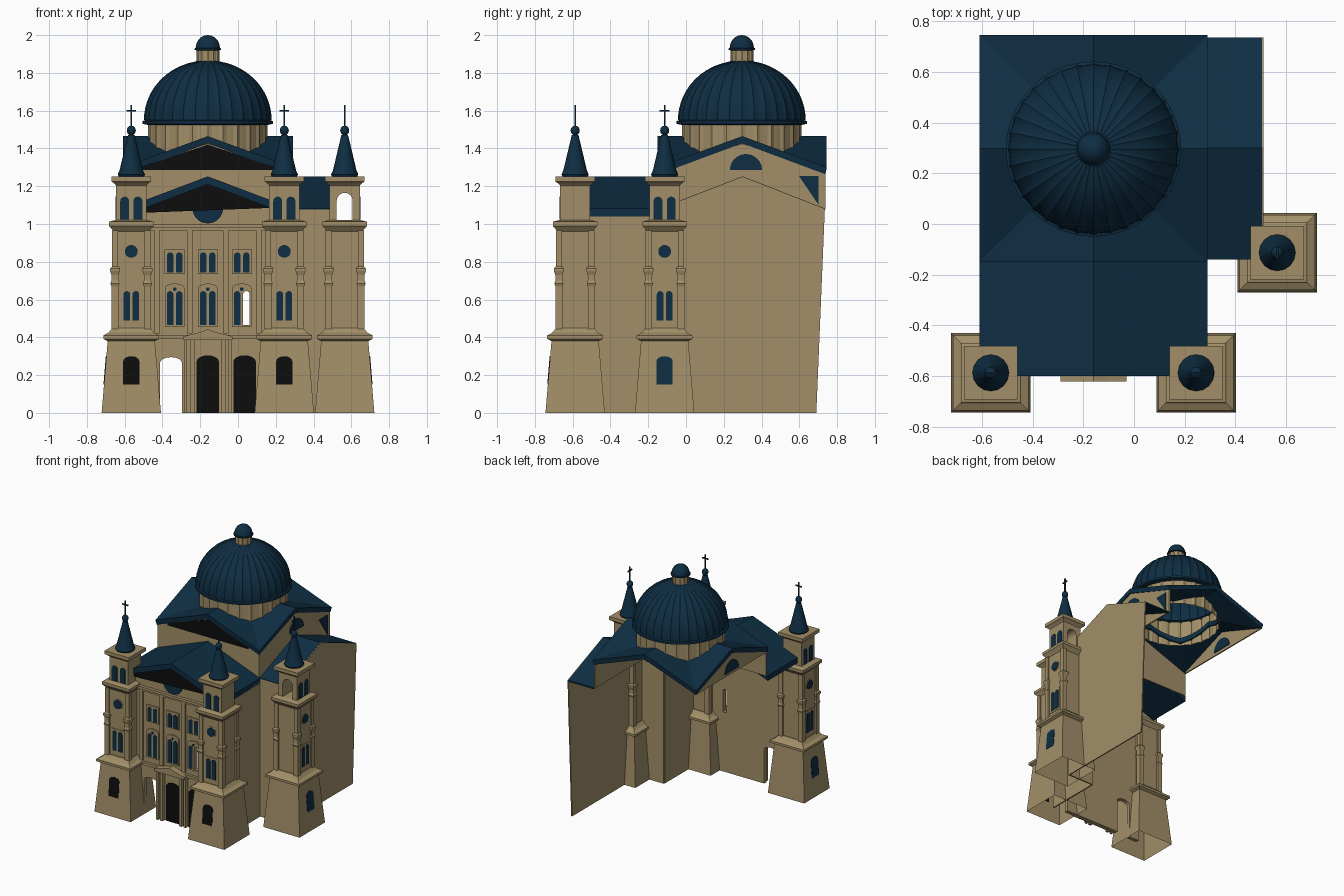
import bpy, bmesh, math
from math import sin, cos, pi

if "Cube" in bpy.data.objects:
    bpy.data.objects.remove(bpy.data.objects["Cube"])


def material(name, rgb):
    m = bpy.data.materials.new(name)
    m.diffuse_color = (*rgb, 1)
    m.use_nodes = True
    m.node_tree.nodes["Principled BSDF"].inputs["Base Color"].default_value = m.diffuse_color
    return m


STONE = material("sandstone", (0.36, 0.275, 0.14))
BLUE = material("slate_blue", (0.0045, 0.027, 0.056))
BLACK = material("black", (0.004, 0.004, 0.004))


def mesh(name, verts, faces, mat, smooth=False, fix=True):
    bm = bmesh.new()
    vs = [bm.verts.new(v) for v in verts]
    for f in faces:
        bm.faces.new([vs[i] for i in f])
    if fix:
        bmesh.ops.recalc_face_normals(bm, faces=bm.faces)
    me = bpy.data.meshes.new(name)
    bm.to_mesh(me)
    bm.free()
    me.materials.append(mat)
    ob = bpy.data.objects.new(name, me)
    bpy.context.collection.objects.link(ob)
    if smooth:
        bpy.ops.object.select_all(action='DESELECT')
        ob.select_set(True)
        bpy.context.view_layer.objects.active = ob
        bpy.ops.object.shade_smooth_by_angle(angle=math.radians(35))
    return ob


def slab(name, pts, face, c, mat, d0=0.0, depth=0.006, k=0.0):
    """Outline (u, z) extruded outwards on a front, right or left face; k tilts it with height."""
    def place(u, z, d):
        d += k * z
        return {'F': (c[0] + u, c[1] - d, z), 'R': (c[0] + d, c[1] + u, z),
                'L': (c[0] - d, c[1] - u, z)}[face]
    n = len(pts)
    v = [place(u, z, d0) for u, z in pts] + [place(u, z, d0 + depth) for u, z in pts]
    f = [range(n), range(n, 2 * n)] + [(i, (i + 1) % n, n + (i + 1) % n, n + i) for i in range(n)]
    return mesh(name, v, f, mat)


def rect(u0, u1, z0, z1):
    return [(u0, z0), (u1, z0), (u1, z1), (u0, z1)]


def box(name, x, y, z, mat):
    return slab(name, rect(x[0], x[1], z[0], z[1]), 'F', (0, y[1]), mat, 0, y[1] - y[0])


def arch(u, w, z0, z1, rise=1.0):
    r = w / 2
    return [(u - r, z0), (u + r, z0)] + [
        (u + r * cos(a * pi / 8), z1 - r * rise + r * rise * sin(a * pi / 8)) for a in range(9)]


def disc(u, z, r, a0=0.0, a1=2 * pi, n=20):
    full = a1 - a0 > 6
    return [(u + r * cos(a0 + (a1 - a0) * i / n), z + r * sin(a0 + (a1 - a0) * i / n))
            for i in range(n if full else n + 1)]


def lathe(name, prof, n, c, mat, smooth=False, bottom=False, top=True, rib=0.0, step=4):
    s, a0 = (math.sqrt(2), pi / 4) if n == 4 else (1, 0)
    v = []
    for r, z in prof:
        for i in range(n):
            q = r * s + (rib if i % step == 0 else 0)
            v.append((c[0] + q * cos(a0 + 2 * pi * i / n), c[1] + q * sin(a0 + 2 * pi * i / n), z))
    f = [(j * n + i, j * n + (i + 1) % n, (j + 1) * n + (i + 1) % n, (j + 1) * n + i)
         for j in range(len(prof) - 1) for i in range(n)]
    if bottom:
        f.append(range(n - 1, -1, -1))
    if top:
        f.append(range(len(v) - n, len(v)))
    return mesh(name, v, f, mat, smooth, fix=False)


def cut(ob, cutter):
    m = ob.modifiers.new("opening", 'BOOLEAN')
    m.operation, m.object, m.solver = 'DIFFERENCE', cutter, 'EXACT'
    cutter.hide_render = True
    cutter.hide_set(True)


# ---- Bell towers
def tower(tag, c, faces, open_belfry=False):
    lathe(tag + "_base", [(.157, 0), (.125, .38), (.148, .392), (.148, .41), (.12, .425), (.10, .45)],
          4, c, STONE)
    lathe(tag + "_shaft", [(.093, .44), (.093, .96), (.105, .975), (.118, .99), (.118, 1.012), (.08, 1.022)],
          4, c, STONE)
    for sx in (-1, 1):
        for sy in (-1, 1):
            p = (c[0] + sx * .086, c[1] + sy * .086)
            lathe(tag + "_corner_pilaster", [(.019, .44), (.019, .67), (.024, .685), (.019, .70), (.019, .73),
                  (.026, .75), (.026, .765), (.016, .775), (.016, .965)], 4, p, STONE)
    belfry = lathe(tag + "_belfry", [(.08, 1.015), (.08, 1.215)], 4, c, STONE, bottom=True)
    lathe(tag + "_cornice", [(.08, 1.205), (.09, 1.215), (.105, 1.225), (.105, 1.252)], 4, c, STONE, bottom=True)
    lathe(tag + "_spire", [(.066, 1.25), (.072, 1.262), (.062, 1.285), (.018, 1.47)], 16, c, BLUE, True)
    lathe(tag + "_spire_ball", [(max(.001, .024 * sin(i * pi / 8)), 1.495 - .026 * cos(i * pi / 8))
          for i in range(9)], 12, c, BLUE, True)
    x, y = c
    box(tag + "_cross_post", (x - .004, x + .004), (y - .004, y + .004), (1.51, 1.63), BLUE)
    ax, ay = (.004, .026) if open_belfry else (.026, .004)
    box(tag + "_cross_arm", (x - ax, x + ax), (y - ay, y + ay), (1.595, 1.604), BLUE)
    if open_belfry:
        cut(belfry, slab("belfry_cutter", arch(0, .085, 1.022, 1.165), 'F', c, STONE, -.2, .4))
    for face in faces:
        slab(tag + "_base_arch", arch(0, .085, .15, .30, .6), face, c, BLACK if face == 'F' else BLUE,
             .154, .006, -.084)
        slab(tag + "_window_frame", rect(-.055, .055, .475, .66), face, c, STONE, .09, .007)
        slab(tag + "_round_frame", disc(0, .855, .042), face, c, STONE, .09, .006)
        slab(tag + "_round_window", disc(0, .855, .034), face, c, BLUE, .094, .006)
        for u in (-.024, .024):
            slab(tag + "_window", arch(u, .036, .49, .645), face, c, BLUE, .095, .005)
        for u in (-.035, .035):
            slab(tag + "_belfry_arch", arch(u, .047, 1.025, 1.145), face, c, BLUE, .078, .006)


tower("left_tower", (-.565, -.587), "FL")
tower("middle_tower", (.245, -.587), "F")
tower("right_tower", (.565, -.113), "R", True)

# ---- Front facade between the towers
CX, FY = -.16, -.572
F0 = (CX, FY)
wall = box("facade_wall", (-.50, .18), (FY, FY + .03), (0, 1.09), STONE)
door_cut = slab("door_cutter", arch(-.195, .115, -.05, .295, .5), 'F', F0, STONE, -.2, .4)
slot_cut = slab("window_cutter", arch(.204, .034, .465, .645), 'F', F0, STONE, -.2, .4)
cut(wall, door_cut)
cut(wall, slot_cut)
for u in (0, .195):
    slab("door", arch(u, .12, 0, .305, .6), 'F', F0, BLACK)
for u in (-.175, 0, .18):
    lower = slab("lower_window_frame", arch(u, .105, .455, .685, .5), 'F', F0, STONE, 0, .008)
    if u > .1:
        cut(lower, slot_cut)
    slab("rosette", disc(u, .655, .01, n=10), 'F', F0, BLUE, .006, .005)
    slab("upper_window_frame", rect(u - .053, u + .053, .735, .865), 'F', F0, STONE, 0, .008)
    for du in (-.024, .024):
        if u + du < .2:
            slab("lower_window", arch(u + du, .034, .465, .645), 'F', F0, BLUE, .006, .005)
        slab("upper_window", arch(u + du, .034, .742, .85), 'F', F0, BLUE, .006, .005)
for s in (-1, 1):
    for u, w in ((.082, .022), (.118, .018)):
        slab("porch_column", rect(s * u - w / 2, s * u + w / 2, 0, .385), 'F', F0, STONE, 0, .03)
    for u in (.095, .27):
        slab("facade_pilaster", rect(s * u - .014, s * u + .014, .42, .97), 'F', F0, STONE, 0, .012)
slab("porch_pediment", [(-.13, .385), (.13, .385), (.13, .405), (.05, .425), (0, .442), (-.05, .425), (-.13, .405)],
     'F', F0, STONE, 0, .05)
for z0, z1, d in ((.39, .412, .02), (.965, .98, .015), (.98, 1.0, .024)):
    slab("facade_moulding", rect(-.33, .33, z0, z1), 'F', F0, STONE, 0, d)
slab("facade_round_window", disc(0, 1.085, .082), 'F', F0, BLUE, 0, .008)
slab("facade_tympanum", [(-.33, 1.06), (.33, 1.085), (.33, 1.10), (0, 1.222), (-.33, 1.10)], 'F', F0, BLACK, .01, .009)


# ---- Nave and side wing
def chevron(c, w0, w1, peak, eave, t):
    return [(c - w0, eave), (c, peak), (c + w1, eave), (c + w1, eave - t), (c, peak - t), (c - w0, eave - t)]


slab("nave_roof", chevron(0, .45, .45, 1.252, 1.082, .042), 'F', (CX, -.14), BLUE, 0, .46)
box("nave_side_wall", (.28, .29), (-.58, -.14), (0, 1.075), STONE)
box("wing_front_wall", (.285, .51), (-.14, -.13), (0, 1.078), STONE)
slab("wing_side_wall", [(-.14, 0), (.69, 0), (.735, 1.08), (.30, 1.25), (-.14, 1.08)], 'R', (.502, 0), STONE, 0, .009)
slab("wing_roof", chevron(.30, .44, .435, 1.252, 1.082, .012), 'R', (.285, 0), BLUE, 0, .22)

# ---- Crossing: upper walls and cross-gabled roof
CY = .2975
drum_cut = lathe("drum_cutter", [(.30, 1.1), (.30, 1.7)], 48, (CX, CY), STONE, bottom=True)
gable = [(-.44, 1.08), (.44, 1.08), (.44, 1.28), (0, 1.425), (-.44, 1.28)]
slab("upper_front_wall", gable, 'F', (CX, -.13), STONE, 0, .01)
slab("upper_front_tympanum", [(-.35, 1.285), (.35, 1.285), (.35, 1.305), (0, 1.42), (-.35, 1.305)],
     'F', (CX, -.14), BLACK, 0, .006)
slab("upper_right_wall", gable, 'R', (.272, CY), STONE, 0, .01)
slab("upper_right_lunette", disc(.02, 1.285, .085, 0, pi), 'R', (.282, CY), BLUE)
slab("upper_right_patch", [(.30, 1.255), (.405, 1.255), (.405, 1.10)], 'R', (.282, CY), BLUE)
slab("upper_left_gable", [(-.44, 1.262), (.44, 1.262), (.44, 1.28), (0, 1.425), (-.44, 1.28)],
     'L', (-.592, CY), STONE, 0, .01)
for d in (.01, -.006):
    slab("upper_left_lunette", disc(0, 1.285, .085, 0, pi), 'L', (-.592, CY), BLUE, d)

H, K = .45, .4475
ring = [(H, 0, 1.465), (H, K, 1.30), (0, K, 1.465), (-H, K, 1.30),
        (-H, 0, 1.465), (-H, -K, 1.30), (0, -K, 1.465), (H, -K, 1.30)]
roof = mesh("crossing_roof", [(CX, CY, 1.465)] + [(CX + a, CY + b, z) for a, b, z in ring],
            [(0, i + 1, (i + 1) % 8 + 1) for i in range(8)], BLUE, fix=False)
sol = roof.modifiers.new("thickness", 'SOLIDIFY')
sol.thickness, sol.offset = .038, -1
cut(roof, drum_cut)

# ---- Drum, ribbed dome and lantern
DC = (CX, CY - .002)
lathe("drum", [(.308, 1.33), (.308, 1.53)], 96, DC, STONE, top=False, rib=.008)
lathe("dome_brim", [(.31, 1.523), (.345, 1.53), (.345, 1.545), (.325, 1.552)], 64, DC, BLUE, True, top=False)
lathe("dome", [(.332 * cos(t * pi / 32), 1.55 + .315 * sin(t * pi / 32)) for t in range(15)]
      + [(.055, 1.862)], 128, DC, BLUE, True, rib=.006)
lathe("lantern", [(.056, 1.85), (.056, 1.925)], 48, DC, STONE, rib=.005)
lathe("lantern_cap", [(.056, 1.918), (.07, 1.922), (.07, 1.93)]
      + [(max(.001, .064 * cos(t * pi / 16)), 1.932 + .068 * sin(t * pi / 16)) for t in range(9)],
      32, DC, BLUE, True, bottom=True)
